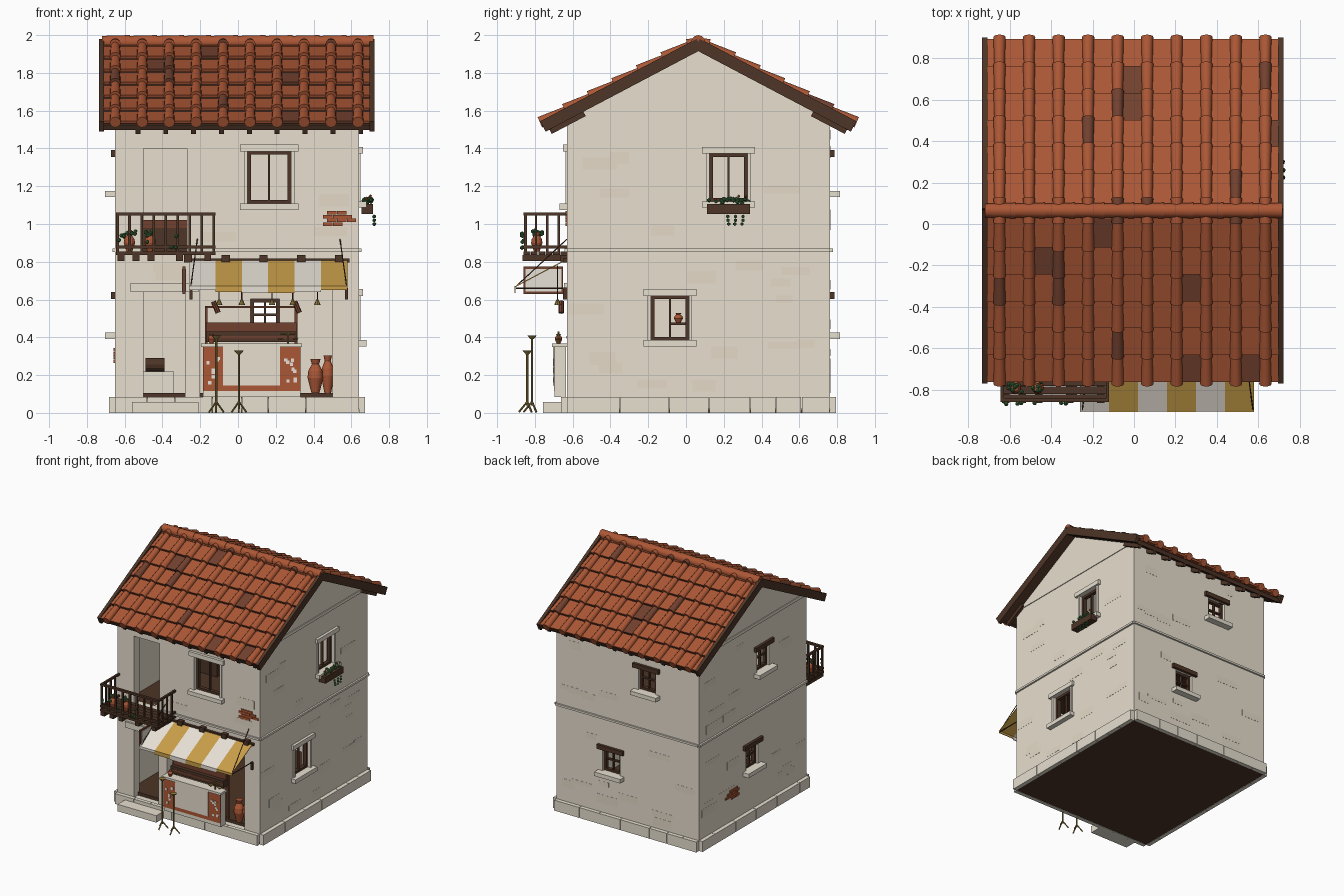
import bpy, bmesh, math, random
from mathutils import Vector

random.seed(4)
cube = bpy.data.objects.get("Cube")
if cube:
    bpy.data.objects.remove(cube, do_unlink=True)

COLOURS = {
    "plaster": (.82, .75, .635), "worn_plaster": (.78, .70, .575), "stone": (.81, .75, .64),
    "terracotta": (.41, .095, .036), "dark_clay": (.17, .053, .028), "wood": (.075, .035, .02),
    "mustard": (.58, .34, .065), "canvas": (.87, .82, .73), "leaf": (.045, .16, .05),
    "brass": (.29, .20, .05)}
MATS = {}
for label, rgb in COLOURS.items():
    m = bpy.data.materials.new(label)
    m.use_nodes = True
    m.diffuse_color = (*rgb, 1)
    m.node_tree.nodes["Principled BSDF"].inputs["Base Color"].default_value = (*rgb, 1)
    MATS[label] = m


class Part:
    """Collects simple solids into one named mesh object."""

    def __init__(self, name):
        self.name, self.bm, self.mats = name, bmesh.new(), []

    def paint(self, faces, mat):
        if mat not in self.mats:
            self.mats.append(mat)
        for f in faces:
            f.material_index = self.mats.index(mat)

    def box(self, lo, hi, mat, at=Vector):
        v = [self.bm.verts.new(at((x, y, z))) for x in (lo[0], hi[0])
             for y in (lo[1], hi[1]) for z in (lo[2], hi[2])]
        quads = ("0132", "4675", "0451", "2376", "0264", "1573")
        self.paint([self.bm.faces.new([v[int(i)] for i in q]) for q in quads], mat)

    def rod(self, a, b, r, mat, r_end=None, sides=8):
        a, b = Vector(a), Vector(b)
        turn = (b - a).to_track_quat("Z", "Y").to_matrix().to_4x4()
        turn.translation = (a + b) / 2
        made = bmesh.ops.create_cone(
            self.bm, cap_ends=True, segments=sides, radius1=r,
            radius2=r if r_end is None else r_end, depth=(b - a).length, matrix=turn)
        self.paint({f for v in made["verts"] for f in v.link_faces}, mat)

    def jar(self, x, y, z, radius, height, mat):
        shape = [(.5, 0), (1, .45), (.9, .65), (.45, .85), (.65, 1)]
        for (r, h), (r2, h2) in zip(shape, shape[1:]):
            self.rod((x, y, z + h * height), (x, y, z + h2 * height),
                     r * radius, mat, r2 * radius, 12)

    def leaves(self, lo, hi, count, size=.012, mat="leaf"):
        for _ in range(count):
            made = bmesh.ops.create_icosphere(self.bm, subdivisions=1, radius=size)
            spot = Vector([random.uniform(a, b) for a, b in zip(lo, hi)])
            bmesh.ops.translate(self.bm, verts=made["verts"], vec=spot)
            self.paint({f for v in made["verts"] for f in v.link_faces}, mat)

    def done(self, smooth=False):
        bmesh.ops.recalc_face_normals(self.bm, faces=self.bm.faces)
        mesh = bpy.data.meshes.new(self.name)
        self.bm.to_mesh(mesh)
        self.bm.free()
        for label in self.mats:
            mesh.materials.append(MATS[label])
        ob = bpy.data.objects.new(self.name, mesh)
        bpy.context.collection.objects.link(ob)
        bpy.ops.object.select_all(action="DESELECT")
        ob.select_set(True)
        bpy.context.view_layer.objects.active = ob
        if smooth:
            bpy.ops.object.shade_smooth_by_angle()
        return ob


# Wall frame: u along the wall, d outward, z up
LEFT, RIGHT, FRONT, BACK, RIDGE = -.65, .64, -.63, .763, .065
WALL = {"front": lambda p: Vector((p[0], FRONT - p[1], p[2])),
        "back": lambda p: Vector((p[0], BACK + p[1], p[2])),
        "east": lambda p: Vector((RIGHT + p[1], p[0], p[2])),
        "west": lambda p: Vector((LEFT - p[1], p[0], p[2]))}
SPAN = {"front": (LEFT, RIGHT), "back": (LEFT, RIGHT), "east": (FRONT, BACK), "west": (FRONT, BACK)}

DRESSED = [("front", .165, .23, 1.108, 1.385), ("east", .225, .2, 1.12, 1.372), ("east", -.085, .2, .385, .62)]
RUSTIC = [("back", -.18, .155, 1.175, 1.355), ("back", .143, .155, .425, .603),
          ("west", -.07, .155, 1.175, 1.355), ("west", .075, .155, .425, .603)]
DOORS = [("front", -.39, .22, .08, .64), ("front", -.385, .23, .85, 1.4), ("front", .15, .7, .08, .77)]
HOLES = DRESSED + RUSTIC + DOORS


# Hollow house shell with gables, cut by the openings
def house_solid(name, inset, base):
    part = Part(name)
    eave, top = 1.555 - inset * .4, 1.925 - inset
    outline = [(FRONT + inset, base), (BACK - inset, base), (BACK - inset, eave),
               (RIDGE, top), (FRONT + inset, eave)]
    ends = [[part.bm.verts.new((x, y, z)) for y, z in outline]
            for x in (LEFT + inset, RIGHT - inset)]
    faces = [part.bm.faces.new(e) for e in ends]
    for i in range(len(outline)):
        j = (i + 1) % len(outline)
        faces.append(part.bm.faces.new((ends[0][i], ends[0][j], ends[1][j], ends[1][i])))
    part.paint(faces, "plaster")
    return part.done()


walls = house_solid("house_walls", 0, .02)
cavity = house_solid("cavity_cutter", .07, -.1)
openings = Part("opening_cutter")
for side, u, w, z0, z1 in HOLES:
    openings.box((u - w / 2, -.1, z0), (u + w / 2, .05, z1), "plaster", WALL[side])
for cutter in (cavity, openings.done()):
    cutter.hide_render = True
    bpy.context.view_layer.objects.active = walls
    mod = walls.modifiers.new("cut", "BOOLEAN")
    mod.operation, mod.solver, mod.object = "DIFFERENCE", "EXACT", cutter
    bpy.ops.object.modifier_apply(modifier=mod.name)
    bpy.data.objects.remove(cutter, do_unlink=True)

# Floors
floors = Part("floors")
floors.box((LEFT + .001, FRONT + .001, .002), (RIGHT - .001, BACK - .001, .018), "wood")
for z0, z1 in ((.02, .105), (.79, .85)):
    floors.box((LEFT + .05, FRONT + .05, z0), (RIGHT - .05, BACK - .05, z1), "wood")
floors.done()

# Stone plinth with open corners, string courses and worn plaster patches
plinth, courses, patches = Part("plinth"), Part("string_courses"), Part("plaster_patches")
for side, (a, b) in SPAN.items():
    at, u = WALL[side], a
    while u < b - .01:
        end = u + random.uniform(.13, .3)
        end = b if end > b - .09 else end
        plinth.box((u, 0, 0), (end - .003, .032, .085), "stone", at)
        u = end
    courses.box((-.25 if side == "front" else a, -.01, .853), (b, .014, .869), "stone", at)
    if side in ("east", "west"):
        courses.box((a + .04, -.01, 1.565), (b - .04, .006, 1.59), "plaster", at)
    for _ in range(22):
        w, h = random.uniform(.08, .2), random.uniform(.03, .07)
        u, z = random.uniform(a, b - w), random.uniform(.1, 1.45)
        if z < .88 < z + h + .03 or any(
                s == side and abs(u + w / 2 - c) < (w + wide) / 2 + .05 and z < z1 + .05 and z + h > z0 - .05
                for s, c, wide, z0, z1 in HOLES):
            continue
        patches.box((u, -.005, z), (u + w, .0012, z + h), "worn_plaster", at)
for part in (plinth, courses, patches):
    part.done()

# Windows
for n, (side, u, w, z0, z1) in enumerate(DRESSED + RUSTIC):
    win, at, rustic, half = Part(f"window_{side}_{n}"), WALL[side], n >= len(DRESSED), w / 2
    t = .018
    for s in (-1, 1):
        win.box((u + s * half, -.05, z0), (u + s * (half - t), -.02, z1), "wood", at)
        if not rustic:
            win.box((u + s * half, -.01, z0), (u + s * (half + .018), .008, z1), "stone", at)
    for z in (z0, z1 - t):
        win.box((u - half, -.05, z), (u + half, -.02, z + t), "wood", at)
    win.box((u - .005, -.045, z0), (u + .005, -.025, z1), "wood", at)
    if rustic:
        mid = (z0 + z1) / 2
        win.box((u - half, -.045, mid), (u + half, -.025, mid + .012), "wood", at)
    over = half + .04
    win.box((u - over, -.02, z1), (u + over, .022, z1 + .036), "wood" if rustic else "stone", at)
    win.box((u - over, -.03, z0 - .033), (u + over, .053 if rustic else .04, z0), "stone", at)
    win.done()

# Exposed brick patches
bricks = Part("exposed_bricks")
for side, u, z in (("front", .535, .99), ("west", .33, .265)):
    for row in range(4):
        for k in range(3 if row in (1, 2) else 2):
            x = u - .085 + k * .052 + (row % 2) * .022
            bricks.box((x, -.01, z + row * .02), (x + .05, .008, z + row * .02 + .018),
                       "terracotta", WALL[side])
bricks.done()

# Roof: deck, verge boards, rafters, pan tiles and round cover tiles
COS, SIN, LENGTH, PITCH, GAP = math.cos(.485), math.sin(.485), .918, .147, .1428
timber, pans, covers = Part("roof_timber"), Part("pan_tiles"), Part("cover_tiles")


def clay():
    return "dark_clay" if random.random() < .05 else "terracotta"


for way in (-1, 1):
    def slope(p, way=way):
        x, s, n = p
        return Vector((x, RIDGE + way * (s * COS + n * SIN), 1.942 - s * SIN + n * COS))

    timber.box((-.715, 0, -.02), (.705, LENGTH - .02, 0), "wood", slope)
    timber.box((-.715, LENGTH - .03, -.025), (.705, LENGTH - .01, .005), "wood", slope)
    for x in (-.735, .697):
        timber.box((x, -.01, -.024), (x + .026, LENGTH + .008, .038), "wood", slope)
    for k in range(9):
        x = -.53 + k * .1475
        timber.box((x - .013, .7, -.05), (x + .013, LENGTH - .015, -.015), "wood", slope)
    for row in range(7):
        low = LENGTH - row * PITCH
        high = max(0, low - PITCH)

        def tilted(p):
            return slope((p[0], p[1], p[2] + .02 * (p[1] - high) / PITCH))

        for k in range(11):
            x0, x1 = max(-.715, -.793 + k * GAP), min(.705, -.652 + k * GAP)
            pans.box((x0, high, 0), (x1, low, .016), clay(), tilted)
        for k in range(10):
            x = -.65 + k * GAP
            covers.rod(slope((x, high - .01 if high else 0, .021)), slope((x, low + .012, .034)),
                       .024, clay(), .03, 12)
for k in range(10):
    x = -.72 + k * .1435
    covers.rod((x, RIDGE, 1.962), (x + .147, RIDGE, 1.962), .034, "terracotta", .038, 12)
timber.done()
pans.done()
covers.done(smooth=True)

# Balcony with railing and potted plants
balcony = Part("balcony")
west, east, edge = -.645, -.12, -.86
for k in range(6):
    y = edge + k * .039
    balcony.box((west, y, .835), (east, y + .036, .855), "wood")
for x in (-.62, -.54, -.46, -.31, -.16):
    balcony.box((x - .018, edge - .005, .805), (x + .018, FRONT, .837), "wood")
for z in (.87, 1.045):
    balcony.box((west, edge, z), (east, edge + .02, z + .016), "wood")
    for x in (west, east - .016):
        balcony.box((x, edge, z), (x + .016, FRONT, z + .016), "wood")
for k in range(9):
    x = west + k * .0638
    balcony.box((x, edge + .003, .85), (x + .014, edge + .017, 1.05), "wood")
for x in (west, east - .014):
    for k in range(1, 4):
        balcony.box((x, edge + k * .06, .85), (x + .012, edge + k * .06 + .012, 1.05), "wood")
balcony.done()
plants = Part("balcony_plants")
for x in (-.575, -.465):
    plants.jar(x, -.79, .855, .03, .1, "terracotta")
    plants.leaves((x - .035, -.82, .93), (x + .035, -.76, .97), 9)
plants.leaves((-.63, -.87, .87), (-.25, -.85, .95), 8)
plants.done()

# Flower box with trailing stems
flowers = Part("flower_box")
flowers.box((RIGHT + .015, .11, 1.053), (RIGHT + .075, .34, 1.105), "wood")
flowers.leaves((RIGHT + .025, .12, 1.105), (RIGHT + .07, .33, 1.135), 22)
flowers.leaves((RIGHT + .03, .13, 1.12), (RIGHT + .07, .32, 1.15), 6, .008, "terracotta")
for y in (.225, .26, .3):
    for z in (1.0, 1.02, 1.04):
        flowers.leaves((RIGHT + .078, y - .004, z), (RIGHT + .084, y + .004, z), 1, .01)
flowers.done()

# Striped awning with beam ends and stays
awning = Part("awning")
for k in range(6):
    x, mat = -.26 + k * .14, "mustard" if k % 2 else "canvas"
    sag = .022 * math.sin(math.pi * (k + .5) / 6)
    awning.box((x, 0, 0), (x + .14, 1, .006), mat,
               lambda p: Vector((p[0], FRONT - .01 - .265 * p[1], p[2] + .805 - .14 * p[1])))
    awning.box((x, -.908, .656 - sag), (x + .14, -.902, .671), mat)
awning.box((-.28, FRONT - .02, .797), (.59, FRONT, .817), "wood")
for k in range(5):
    x = -.265 + k * .2
    awning.box((x - .022, FRONT - .035, .795), (x + .022, FRONT, .835), "wood")
for x, out in ((-.215, -.25), (.54, .575)):
    awning.rod((x, FRONT, .92), (out, -.9, .67), .003, "wood")
    awning.rod((out, FRONT, .66), (out, -.9, .66), .004, "wood")
    awning.box((out - .008, FRONT - .02, .6), (out + .008, FRONT, .66), "wood")
awning.done()

# Hanging sign board
sign = Part("hanging_sign")
sign.box((-.293, -.86, .63), (-.279, -.65, .775), "dark_clay")
sign.box((-.297, -.85, .642), (-.275, -.66, .763), "canvas")
sign.done()

# Entrance step and lintel
entrance = Part("entrance_stones")
entrance.box((-.56, -.757, 0), (-.21, FRONT - .02, .057), "stone")
entrance.box((-.57, FRONT - .015, .64), (-.21, FRONT + .03, .688), "stone")
entrance.done()

# Shop counter with inlaid front, and shelves behind
counter = Part("shop_counter")
counter.box((-.185, -.695, .085), (.33, -.635, .35), "stone")
counter.box((-.195, -.71, .35), (.34, -.63, .368), "stone")
counter.box((-.185, -.699, .115), (.33, -.69, .35), "terracotta")
counter.box((-.08, -.703, .145), (.222, -.69, .35), "plaster")
for _ in range(16):
    x = random.choice((-.17, .24)) + random.uniform(0, .06)
    z = random.uniform(.15, .32)
    counter.box((x, -.702, z), (x + .018, -.69, z + .018), "canvas")
counter.done()
shelves = Part("shop_shelves")
shelves.box((-.17, -.63, .375), (.31, -.55, .43), "wood")
shelves.box((-.16, -.632, .395), (.3, -.62, .408), "dark_clay")
shelves.box((-.17, -.6, .43), (.31, -.55, .478), "dark_clay")
shelves.box((-.17, -.6, .555), (.31, -.55, .567), "dark_clay")
for x in (-.175, .3):
    shelves.box((x, -.58, .1), (x + .014, -.56, .567), "dark_clay")
shelves.done()

# Jars, balance scale, hanging goods and indoor furniture
goods = Part("jars_and_goods")
goods.jar(.41, -.57, .105, .042, .18, "terracotta")
goods.jar(.475, -.56, .105, .035, .2, "terracotta")
goods.jar(-.14, -.675, .368, .02, .05, "terracotta")
goods.rod((.265, -.675, .368), (.265, -.675, .43), .006, "brass")
goods.rod((.225, -.675, .42), (.305, -.675, .42), .004, "brass")
for x in (.225, .305):
    goods.rod((x, -.675, .385), (x, -.675, .395), .008, "brass", .018)
for x in (-.1, .02, .18, .29, .42):
    goods.rod((x, -.68, .6), (x, -.68, .78), .003, "wood")
    goods.rod((x, -.68, .57), (x, -.68, .6), .018, "brass", .006)
for x in (-.13, .3):
    goods.rod((x, -.66, .59), (x + .025, -.66, .53), .014, "dark_clay")
goods.done(smooth=True)
indoor = Part("indoor_furniture")
indoor.box((-.5, .3, .1), (-.34, .55, .22), "stone")
indoor.rod((-.49, .4, .255), (-.39, .4, .255), .035, "wood", sides=12)
indoor.box((-.5, .1, .85), (-.26, .5, .98), "wood")
indoor.box((-.5, .1, .98), (-.26, .5, 1.02), "dark_clay")
indoor.box((-.58, -.09, .465), (-.5, .01, .478), "wood")
indoor.jar(-.54, -.04, .478, .024, .05, "terracotta")
indoor.done()

# Brass tripod stands
stands = Part("tripod_stands")
for x, y, top in ((-.115, -.815, .41), (.005, -.84, .33)):
    stands.rod((x, y, .04), (x, y, top - .015), .006, "brass")
    stands.rod((x, y, top - .02), (x, y, top), .008, "brass", .026)
    for k in range(3):
        a = math.tau * k / 3 + .5
        stands.rod((x, y, .06), (x + .045 * math.cos(a), y + .045 * math.sin(a), .004), .005, "brass")
stands.done()
